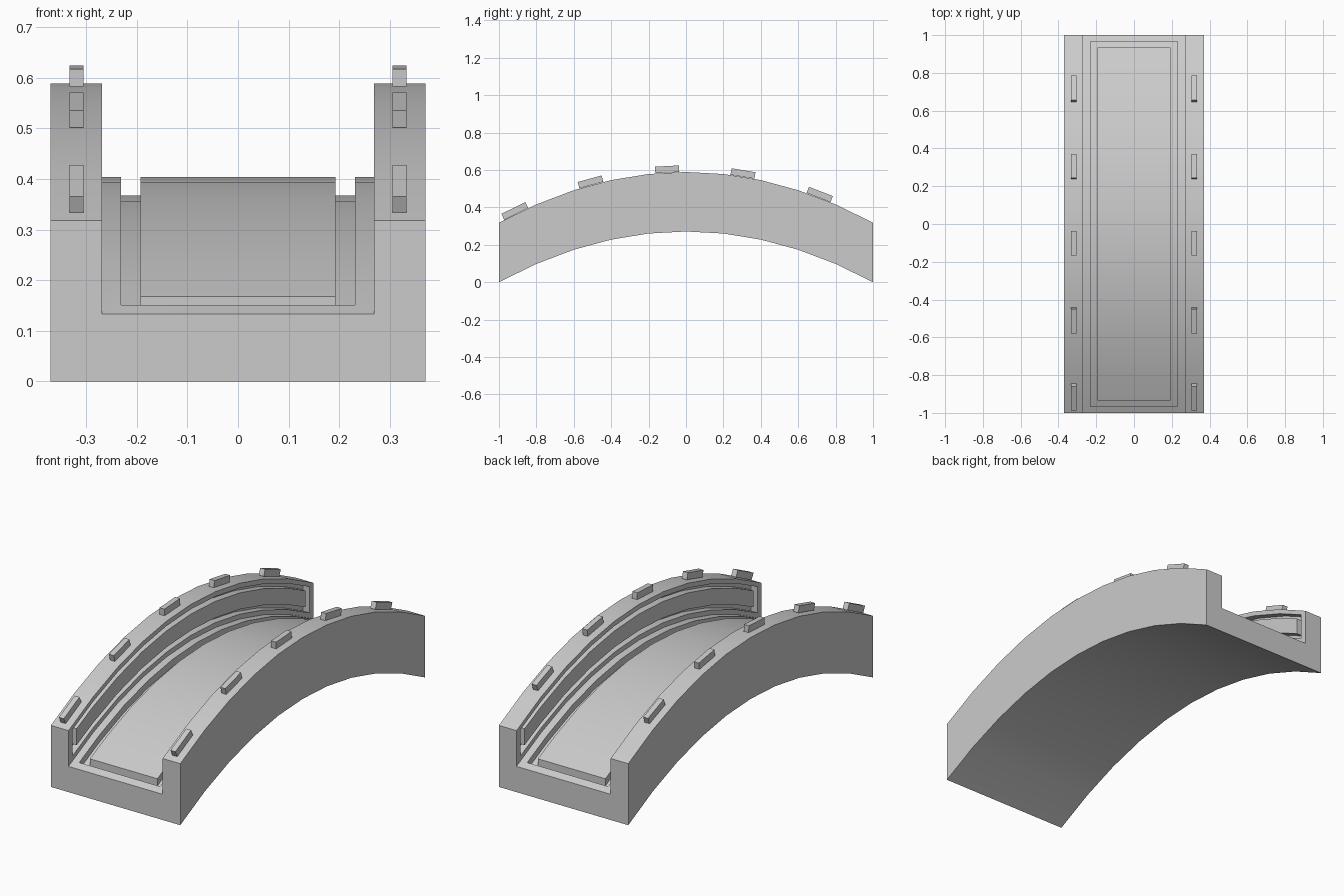
import bpy, bmesh, math
from mathutils import Matrix

if "Cube" in bpy.data.objects:
    bpy.data.objects.remove(bpy.data.objects["Cube"])

RISE = 0.271
HALF_W, INNER = 0.37, 0.269
FLOOR, TOP = 0.133, 0.318
GROOVE = 0.037
INSET_Y = 0.033


def arch(y):
    return RISE * (1 - y * y)


def stations(end):
    return [-end] + [i / 5 for i in range(-4, 5)] + [end]


def finish(bm, name):
    bmesh.ops.remove_doubles(bm, verts=bm.verts, dist=1e-5)
    bmesh.ops.recalc_face_normals(bm, faces=bm.faces)
    me = bpy.data.meshes.new(name)
    bm.to_mesh(me)
    bm.free()
    ob = bpy.data.objects.new(name, me)
    bpy.context.collection.objects.link(ob)
    bpy.ops.object.select_all(action='DESELECT')
    ob.select_set(True)
    bpy.context.view_layer.objects.active = ob
    bpy.ops.object.shade_smooth_by_angle(angle=math.radians(30))
    return ob


def grooved_surface(bm, surf, lo, hi, inset):
    """Arched strip with a rectangular groove around a raised middle panel.
    surf(t, d) gives the cross-section point (x, z) at width t and depth d."""
    loops = []
    for k, d in ((0, 0), (1, 0), (1, GROOVE), (2, GROOVE), (2, 0)):
        ys = stations(1 - k * INSET_Y)
        sides = []
        for t in (lo + k * inset, hi - k * inset):
            x, z = surf(t, d)
            sides.append([bm.verts.new((x, y, z + arch(y))) for y in ys])
        loops.append(sides)
    for a, b in zip(loops, loops[1:]):
        ra, rb = a[0] + a[1][::-1], b[0] + b[1][::-1]
        for i in range(len(ra)):
            j = (i + 1) % len(ra)
            bm.faces.new((ra[i], ra[j], rb[j], rb[i]))
    p, q = loops[-1]
    for i in range(len(p) - 1):
        bm.faces.new((p[i], p[i + 1], q[i + 1], q[i]))


# Arched channel: outer skin and U-shaped ends
bm = bmesh.new()
section = [(INNER, FLOOR), (INNER, TOP), (HALF_W, TOP), (HALF_W, 0),
           (-HALF_W, 0), (-HALF_W, TOP), (-INNER, TOP), (-INNER, FLOOR)]
rows = [[bm.verts.new((x, y, z + arch(y))) for x, z in section] for y in stations(1)]
for a, b in zip(rows, rows[1:]):
    for i in (1, 2, 3, 4, 5):
        bm.faces.new((a[i], a[i + 1], b[i + 1], b[i]))
bm.faces.new(rows[0])
bm.faces.new(rows[-1][::-1])

# Grooved floor and grooved inner walls
grooved_surface(bm, lambda t, d: (t, FLOOR - d), -INNER, INNER, 0.038)
for s in (-1, 1):
    grooved_surface(bm, lambda t, d: (s * (INNER + d), t), FLOOR, TOP, 0.025)
finish(bm, "bridge_body")

# Small blocks along both parapets, tilted with the arch
bm = bmesh.new()
for s in (-1, 1):
    for y in (-0.908, -0.506, -0.1, 0.302, 0.709):
        tilt = math.atan(-2 * RISE * y)
        m = (Matrix.Translation((s * 0.319, y, TOP + arch(y)))
             @ Matrix.Rotation(tilt, 4, 'X')
             @ Matrix.Translation((0, 0, 0.017))
             @ Matrix.Diagonal((0.028, 0.128 / math.cos(tilt), 0.035, 1)))
        bmesh.ops.create_cube(bm, size=1, matrix=m)
finish(bm, "parapet_blocks")
